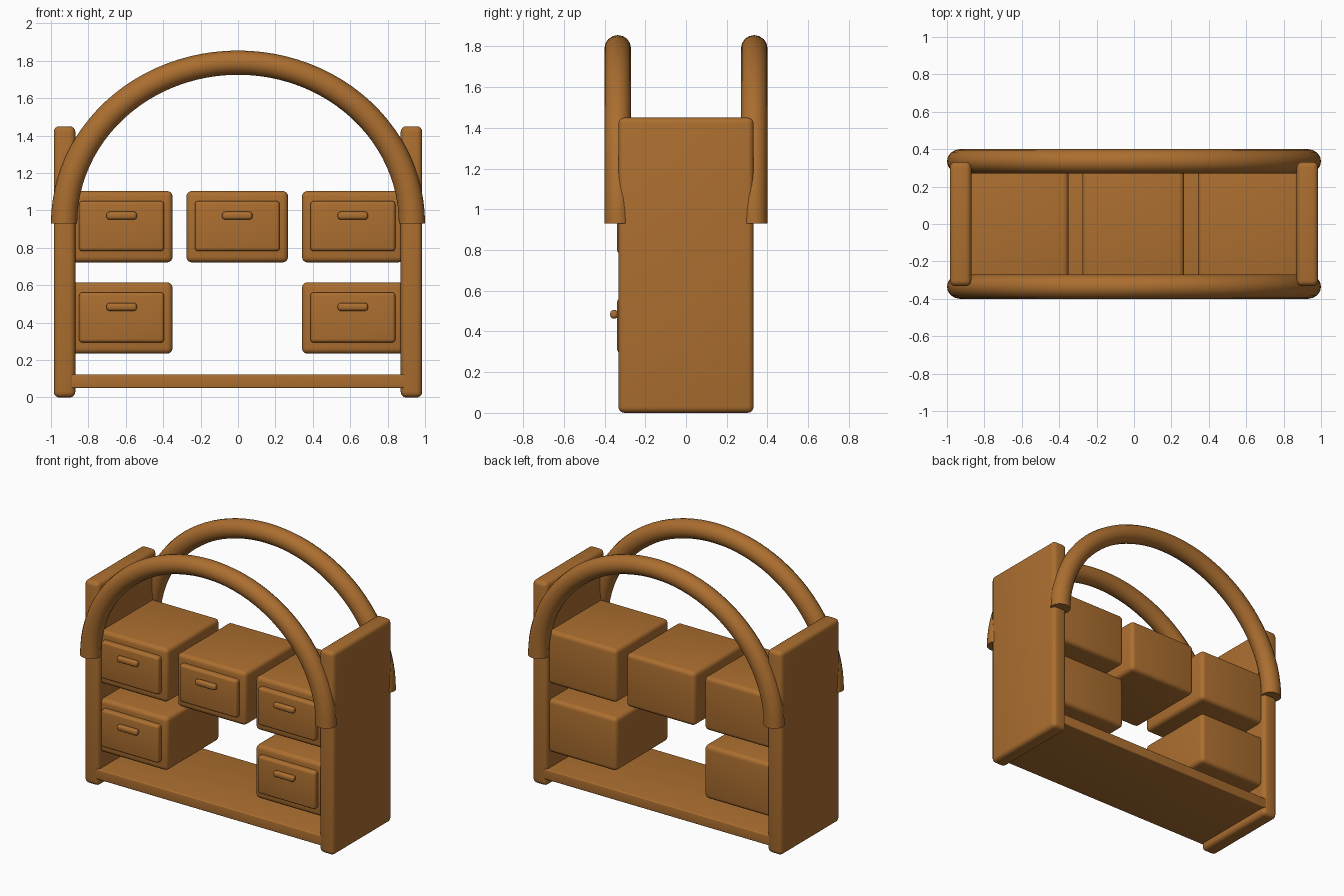
import bpy
import bmesh
from math import pi, radians
from mathutils import Matrix, Vector

if "Cube" in bpy.data.objects:
    bpy.data.objects.remove(bpy.data.objects["Cube"], do_unlink=True)

COLOR = (0.41, 0.157, 0.029, 1.0)
wood = bpy.data.materials.new("warm brown wood")
wood.use_nodes = True
wood.diffuse_color = COLOR
wood.node_tree.nodes["Principled BSDF"].inputs["Base Color"].default_value = COLOR


def finish(name, bm):
    """Turn a bmesh into a smooth-shaded wooden object."""
    bmesh.ops.recalc_face_normals(bm, faces=bm.faces)
    mesh = bpy.data.meshes.new(name)
    bm.to_mesh(mesh)
    bm.free()
    mesh.materials.append(wood)
    obj = bpy.data.objects.new(name, mesh)
    bpy.context.collection.objects.link(obj)
    bpy.ops.object.select_all(action="DESELECT")
    obj.select_set(True)
    bpy.context.view_layer.objects.active = obj
    bpy.ops.object.shade_smooth_by_angle(angle=radians(35))
    return obj


def rounded_box(name, xs, ys, zs, radius):
    """Box between the given limits with rounded edges."""
    low, high = Vector((xs[0], ys[0], zs[0])), Vector((xs[1], ys[1], zs[1]))
    bm = bmesh.new()
    bmesh.ops.create_cube(bm, size=1)
    bmesh.ops.scale(bm, vec=high - low, verts=bm.verts)
    bmesh.ops.translate(bm, vec=(low + high) / 2, verts=bm.verts)
    bmesh.ops.bevel(bm, geom=bm.edges[:], offset=radius, segments=4,
                    profile=0.5, affect="EDGES", clamp_overlap=True)
    return finish(name, bm)


def arch(name, y):
    """Half ring of round tube with flat ends, slightly flattened in height."""
    bm = bmesh.new()
    ring = bmesh.ops.create_circle(bm, segments=16, radius=1, cap_ends=True)["verts"]
    bmesh.ops.scale(bm, vec=(0.07, 0.065, 1), verts=ring)
    bmesh.ops.translate(bm, vec=(0.93, 0, 0), verts=ring)
    bmesh.ops.spin(bm, geom=bm.faces[:] + bm.edges[:] + ring, cent=(0, 0, 0),
                   axis=(0, -1, 0), angle=pi, steps=48, use_duplicate=False)
    # Restore the starting cap if the sweep consumed it
    open_edges = [e for e in bm.edges if e.is_boundary]
    if open_edges:
        bmesh.ops.holes_fill(bm, edges=open_edges, sides=0)
    bmesh.ops.transform(bm, verts=bm.verts,
                        matrix=Matrix.Translation((0, y, 0.93)) @ Matrix.Diagonal((1, 1, 0.925, 1)))
    return finish(name, bm)


def drawer(name, x, z):
    """Drawer box with a raised front panel and a bar handle."""
    rounded_box(name + "_box", (x - 0.272, x + 0.272), (-0.3, 0.3), (z, z + 0.382), 0.03)
    rounded_box(name + "_front", (x - 0.227, x + 0.227), (-0.338, -0.28),
                (z + 0.06, z + 0.328), 0.018)
    rounded_box(name + "_handle", (x - 0.081, x + 0.081), (-0.372, -0.334),
                (z + 0.229, z + 0.271), 0.016)


# Side panels and bottom shelf
for side, xs in (("left", (0.87, 0.985)), ("right", (-0.985, -0.87))):
    rounded_box(side + "_side_panel", xs, (-0.332, 0.332), (0, 1.45), 0.03)
rounded_box("bottom_shelf", (-0.9, 0.9), (-0.329, 0.329), (0.05, 0.124), 0.008)

# Front and back arches
arch("front_arch", -0.335)
arch("back_arch", 0.335)

# Drawers: three above, two below
for place, x in (("right", -0.622), ("middle", -0.004), ("left", 0.614)):
    drawer("upper_" + place + "_drawer", x, 0.722)
    if place != "middle":
        drawer("lower_" + place + "_drawer", x, 0.234)
